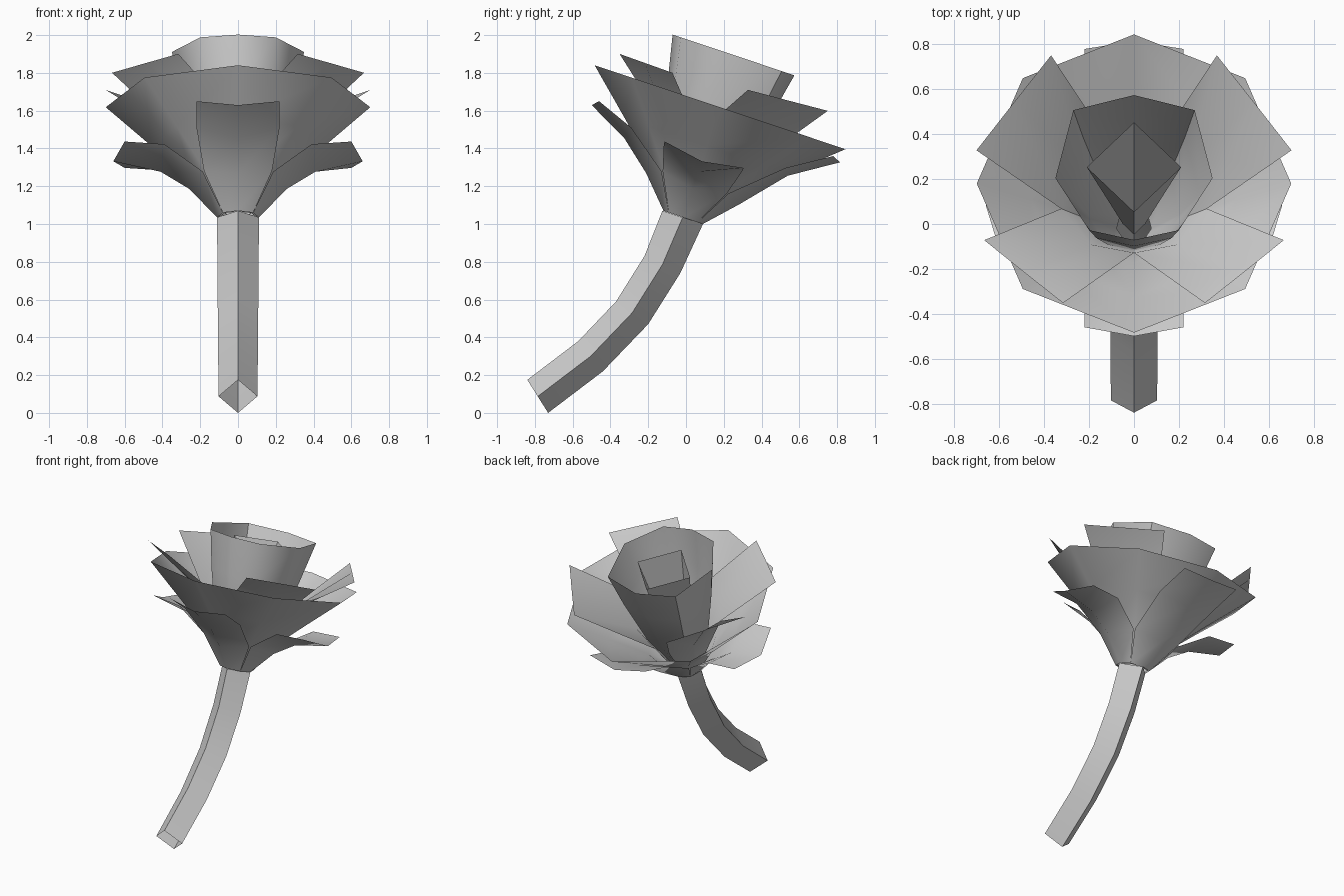
import bpy
from math import sin, cos, radians, hypot, atan2
from mathutils import Matrix, Vector

if "Cube" in bpy.data.objects:
    bpy.data.objects.remove(bpy.data.objects["Cube"])

# Flower frame: sits on the stem top, leaning towards +y
FLOWER = Matrix.Translation((0, -0.015, 1.035)) @ Matrix.Rotation(radians(-18.5), 4, 'X')


def make_grid(name, rows, closed, frame=FLOWER):
    """Skin a list of equal-length point rows into a smooth open sheet or tube."""
    n = len(rows[0])
    verts = [frame @ Vector(p) for row in rows for p in row]
    faces = []
    for j in range(len(rows) - 1):
        for i in range(n if closed else n - 1):
            k = (i + 1) % n
            faces.append((j * n + i, j * n + k, (j + 1) * n + k, (j + 1) * n + i))
    mesh = bpy.data.meshes.new(name)
    mesh.from_pydata(verts, [], faces)
    ob = bpy.data.objects.new(name, mesh)
    bpy.context.collection.objects.link(ob)
    bpy.ops.object.select_all(action='DESELECT')
    ob.select_set(True)
    bpy.context.view_layer.objects.active = ob
    bpy.ops.object.shade_smooth_by_angle(angle=radians(50))
    return ob


def polar(r, deg, h):
    """Point at angle deg measured from the flower's front."""
    return (r * sin(radians(deg)), -r * cos(radians(deg)), h)


# Stem: bent open square tube, given by its back and front ridge lines
back = [(-.84, .175), (-.57, .38), (-.37, .59), (-.22, .83), (-.125, 1.07)]
front = [(-.73, 0), (-.44, .22), (-.20, .47), (-.03, .74), (.09, 1.0)]
rings = []
for i, ((y0, z0), (y1, z1)) in enumerate(zip(back, front)):
    w = .103 + .002 * i
    ym, zm = (y0 + y1) / 2, (z0 + z1) / 2
    rings.append([(-w, ym, zm), (0, y0, z0), (w, ym, zm), (0, y1, z1)])
make_grid("stem", rings, True, Matrix.Identity(4))

# Outer bowl of petals: eight-sided flare
profile = [(.10, 0), (.23, .19), (.46, .40), (.70, .615)]
make_grid("outer_bowl", [[polar(r, 45 * i, h) for i in range(8)] for r, h in profile], True)

# Inner cup: slightly irregular eight-sided rim tapering to the base
half = [(0, -.36), (.20, -.314), (.35, -.07), (.27, .249)]
rim = half + [(0, .32)] + [(-x, y) for x, y in reversed(half[1:])]
levels = [(.22, .03), (.58, .30), (.84, .64), (1, .90)]
make_grid("inner_cup", [[(x * s, y * s, h) for x, y in rim] for s, h in levels], True)

# Central bud: four-sided tube
levels = [(.05, .05), (.12, .40), (.21, .845)]
make_grid("central_bud", [[polar(r, 90 * i, h) for i in range(4)] for r, h in levels], True)


# Upper petals: (notch angle, radius, height) and rim (angle, radius, height) on both sides
def upper_petal(name, n0, n1, t0, t1, side):
    def row(p, q, bulge):
        mid = [(a + b) / 2 for a, b in zip(p, q)]
        if not bulge:
            mid[1] *= cos(radians((q[0] - p[0]) / 2))
        return [polar(r, side * a, h) for a, r, h in (p, mid, q)]
    base = row((n0[0], .09, .02), (n1[0], .09, .02), True)
    make_grid(name, [base, row(n0, n1, True), row(t0, t1, False)], False)


for side, label in ((1, "right"), (-1, "left")):
    upper_petal("front_petal_" + label, (0, .27, .45), (79, .33, .45),
                (28, .673, .714), (66, .73, .708), side)
    upper_petal("back_petal_" + label, (79, .33, .45), (165, .21, .30),
                (99, .71, .749), (146, .66, .778), side)


# Lower petals: four narrow drooping leaves under the bowl
def lower_petal(name, deg, mid, corner, tip, centre):
    turn = Matrix.Rotation(radians(deg), 4, 'Z')
    rows = []
    for (re, he, w), (rc, hc) in zip([(.08, .0, .08), (.187, .196, .18), mid, corner],
                                     [(.11, 0), (.26, .16), centre, tip]):
        rows.append([(-w, -re, he), (0, -rc, hc), (w, -re, he)])
    make_grid(name, rows, False, FLOWER @ turn)


lower_petal("lower_petal_front", 0, (.411, .363, .22), (.617, .442, .22), (.648, .41), (.43, .30))
for deg, label in ((90, "right"), (-90, "left")):
    lower_petal("lower_petal_" + label, deg, (.39, .335, .22), (.60, .35, .22),
                (.66, .313), (.41, .255))
lower_petal("lower_petal_back", 180, (.43, .42, .22), (.65, .56, .22), (.695, .54), (.455, .385))
